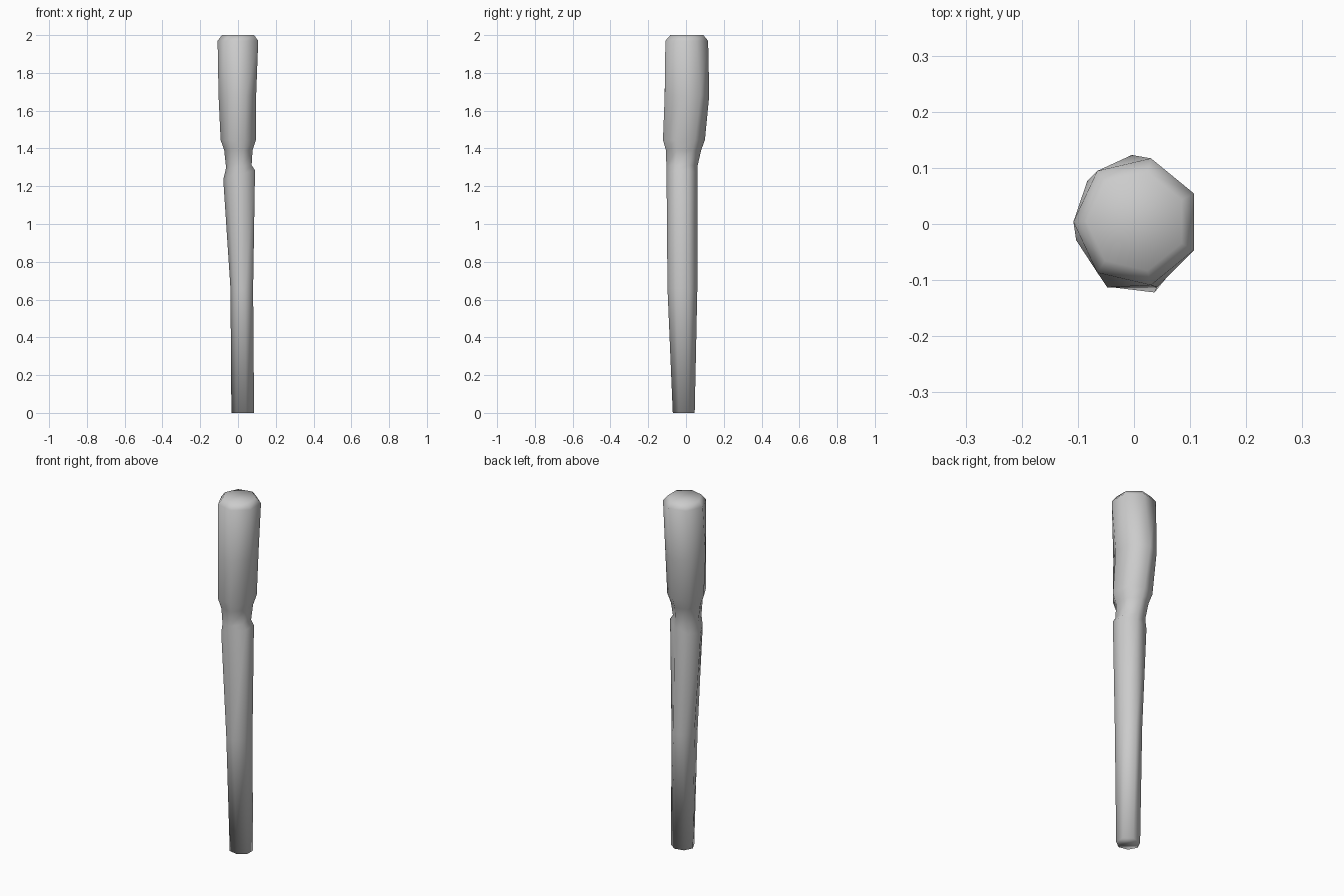
import bpy, bmesh
from math import cos, sin, tau, radians

cube = bpy.data.objects.get("Cube")
if cube:
    bpy.data.objects.remove(cube, do_unlink=True)

SIDES = 7
# Rings from bottom to top: height, x min, x max, y min, y max, turn (degrees), tilt along x
RINGS = [
    (0.0, -0.035, 0.085, -0.07, 0.046, 0, 0),
    (0.66, -0.04, 0.08, -0.098, 0.06, 0, 0),
    (1.26, -0.078, 0.09, -0.103, 0.06, 0, 0.3),
    (1.305, -0.063, 0.072, -0.104, 0.061, 0, 0.1),
    (1.39, -0.073, 0.077, -0.106, 0.08, 5, 0),
    (1.445, -0.092, 0.095, -0.122, 0.1, 7, 0),
    (1.68, -0.103, 0.096, -0.113, 0.123, 13, 0),
    (1.97, -0.108, 0.107, -0.109, 0.117, 0, 0),
    (2.0, -0.085, 0.085, -0.083, 0.092, 0, 0),
]


def ring_points(z, x0, x1, y0, y1, turn, tilt):
    """Seven-sided ring fitted to its width and depth."""
    angles = [tau * (i + 0.5) / SIDES + radians(turn) for i in range(SIDES)]
    xs, ys = [cos(a) for a in angles], [sin(a) for a in angles]

    def fit(v, vals, lo, hi):
        return lo + (v - min(vals)) / (max(vals) - min(vals)) * (hi - lo)

    for x, y in zip(xs, ys):
        px = fit(x, xs, x0, x1)
        yield px, fit(y, ys, y0, y1), z + tilt * (px - (x0 + x1) / 2)


# Shaft, neck and thick head as one lofted skin
bm = bmesh.new()
rings = [[bm.verts.new(p) for p in ring_points(*r)] for r in RINGS]
for low, high in zip(rings, rings[1:]):
    for i in range(SIDES):
        j = (i + 1) % SIDES
        bm.faces.new((low[i], low[j], high[j], high[i]))
bm.faces.new(reversed(rings[0]))
bm.faces.new(rings[-1])
bmesh.ops.recalc_face_normals(bm, faces=bm.faces)
for face in bm.faces:
    face.smooth = True

mesh = bpy.data.meshes.new("club")
bm.to_mesh(mesh)
bm.free()
club = bpy.data.objects.new("club", mesh)
bpy.context.collection.objects.link(club)

# Plain grey
grey = bpy.data.materials.new("grey")
grey.use_nodes = True
colour = (0.6, 0.6, 0.6, 1)
grey.diffuse_color = colour
grey.node_tree.nodes["Principled BSDF"].inputs["Base Color"].default_value = colour
mesh.materials.append(grey)
